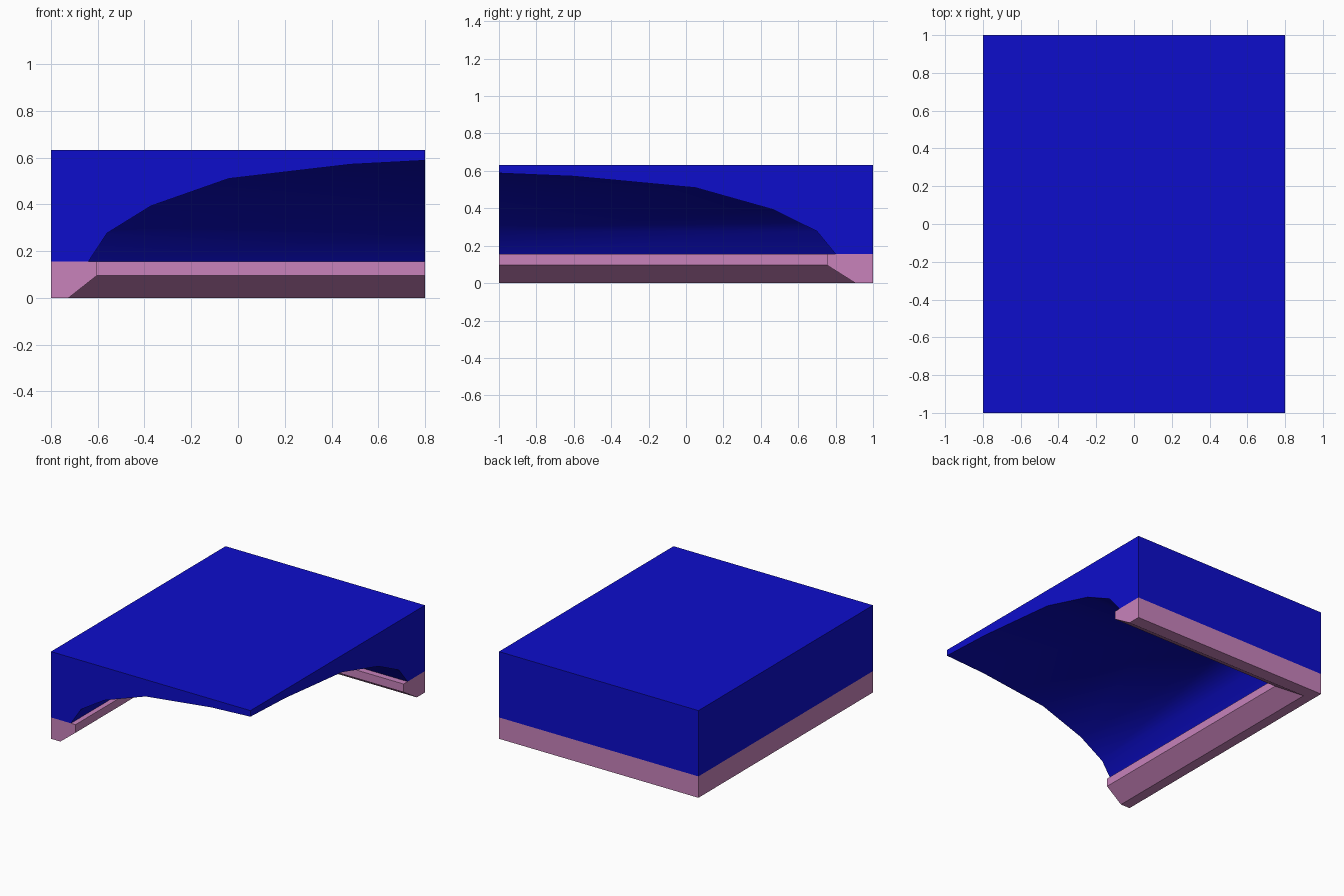
import bpy, bmesh, math

cube = bpy.data.objects.get("Cube")
if cube:
    bpy.data.objects.remove(cube, do_unlink=True)

HALF_X, HALF_Y = 0.8, 1.0


def make_material(name, rgb):
    mat = bpy.data.materials.new(name)
    mat.use_nodes = True
    colour = (*rgb, 1.0)
    mat.diffuse_color = colour
    mat.node_tree.nodes["Principled BSDF"].inputs["Base Color"].default_value = colour
    return mat


def corner_sweep(name, profile, mat):
    """Sweep (inset fraction, height) points along two walls with a mitred corner."""
    bm = bmesh.new()
    stations = [[], [], []]
    for d, z in profile:
        x = -HALF_X + 2 * HALF_X * d
        y = HALF_Y - 2 * HALF_Y * d
        for ring, (px, py) in zip(stations, [(x, -HALF_Y), (x, y), (HALF_X, y)]):
            ring.append(bm.verts.new((px, py, z)))
    n = len(profile)
    for a, b in zip(stations, stations[1:]):
        for i in range(n):
            j = (i + 1) % n
            bm.faces.new((a[i], a[j], b[j], b[i]))
    bm.faces.new(stations[0][::-1])
    bm.faces.new(stations[2])
    # Collapse the strips that meet at the open corner
    bmesh.ops.remove_doubles(bm, verts=bm.verts[:], dist=1e-5)
    bmesh.ops.recalc_face_normals(bm, faces=bm.faces[:])
    mesh = bpy.data.meshes.new(name)
    bm.to_mesh(mesh)
    bm.free()
    mesh.materials.append(mat)
    obj = bpy.data.objects.new(name, mesh)
    bpy.context.collection.objects.link(obj)
    bpy.ops.object.select_all(action='DESELECT')
    obj.select_set(True)
    bpy.context.view_layer.objects.active = obj
    bpy.ops.object.shade_smooth_by_angle(angle=math.radians(30))
    return obj


blue = make_material("deep blue", (0.004, 0.004, 0.6))
pink = make_material("soft pink", (0.58, 0.225, 0.5))

# Vaulted roof block with a curved underside
corner_sweep("vaulted_roof", [
    (0, 0.155), (0.1, 0.155), (0.15, 0.277), (0.267, 0.393), (0.475, 0.51),
    (0.8, 0.571), (1, 0.588), (1, 0.632), (0, 0.632)], blue)

# Moulded ledge below the roof, with a sloping lower face
corner_sweep("base_ledge", [
    (0, 0), (0.047, 0), (0.123, 0.096), (0.123, 0.155), (0, 0.155)], pink)
